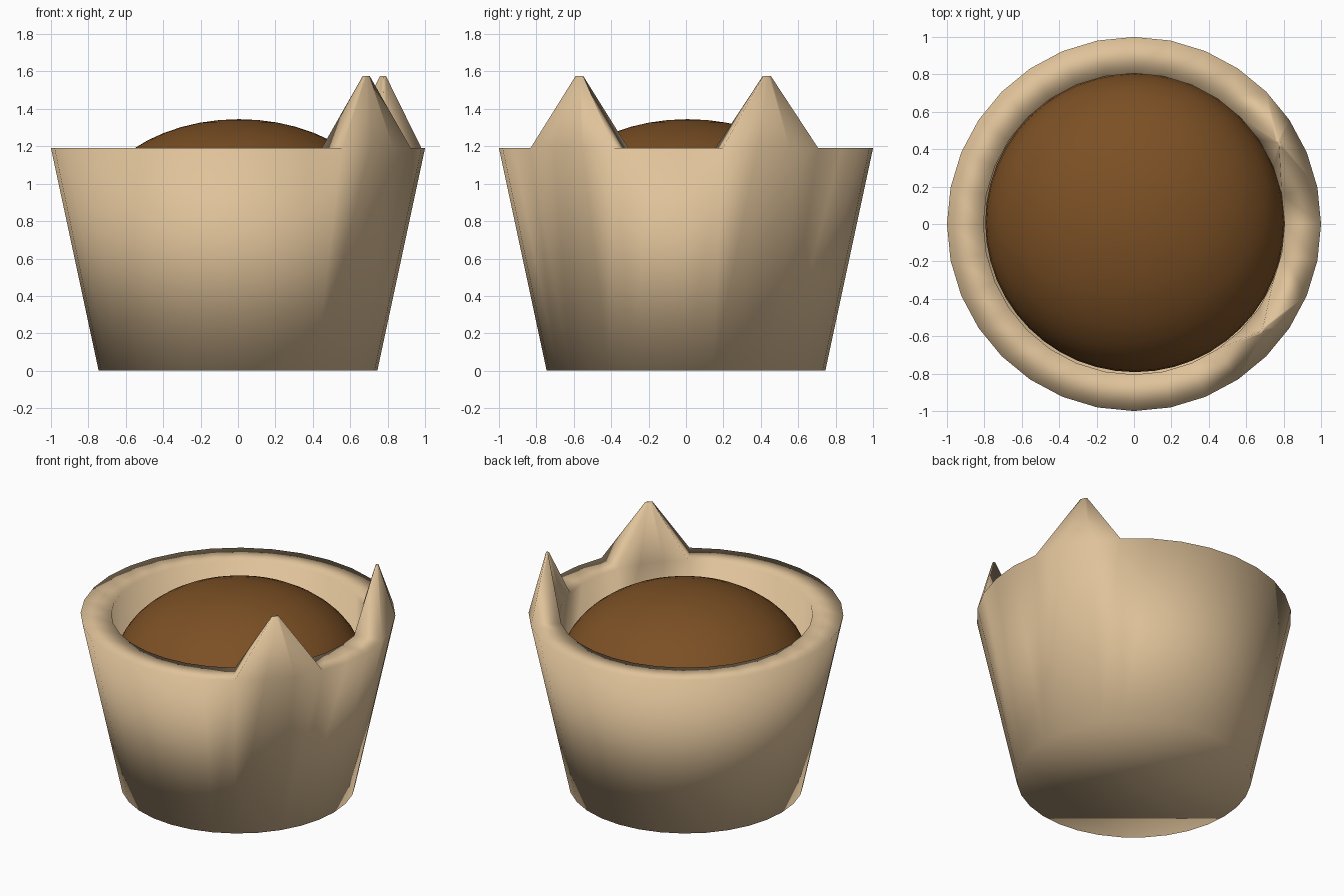
import bpy, bmesh, math
from mathutils import Vector, Matrix

if "Cube" in bpy.data.objects:
    bpy.data.objects.remove(bpy.data.objects["Cube"])

SEGMENTS = 32
RIM_Z = 1.19
TIP_Z = 1.575


def material(name, color):
    mat = bpy.data.materials.new(name)
    mat.use_nodes = True
    mat.diffuse_color = color
    mat.node_tree.nodes["Principled BSDF"].inputs["Base Color"].default_value = color
    return mat


def add_object(name, bm, mat):
    mesh = bpy.data.meshes.new(name)
    for face in bm.faces:
        face.smooth = True
    bm.to_mesh(mesh)
    bm.free()
    mesh.materials.append(mat)
    obj = bpy.data.objects.new(name, mesh)
    bpy.context.collection.objects.link(obj)
    return obj


def ring(bm, radius, z):
    step = math.tau / SEGMENTS
    return [bm.verts.new((radius * math.cos(i * step), radius * math.sin(i * step), z))
            for i in range(SEGMENTS)]


def bridge(bm, a, b):
    n = SEGMENTS
    return [bm.faces.new((a[i], a[(i + 1) % n], b[(i + 1) % n], b[i])) for i in range(n)]


def pull_ear(bm, faces):
    """Extrude part of the rim upward and shrink it to a small tip."""
    geom = bmesh.ops.extrude_face_region(bm, geom=faces)["geom"]
    verts = [g for g in geom if isinstance(g, bmesh.types.BMVert)]
    xs = [v.co.x for v in verts]
    ys = [v.co.y for v in verts]
    centre = Vector(((min(xs) + max(xs)) / 2, (min(ys) + max(ys)) / 2, 0))
    for v in verts:
        v.co = centre + (v.co - centre) * 0.08
        v.co.z = TIP_Z
    bmesh.ops.delete(bm, geom=[f for f in faces if f.is_valid], context="FACES_ONLY")


tan = material("tan", (0.74, 0.54, 0.32, 1))
brown = material("brown", (0.2, 0.08, 0.018, 1))

# Tapered cup with a thick rim, hollow inside
bm = bmesh.new()
base = ring(bm, 0.745, 0)
outer = ring(bm, 1.0, RIM_Z)
inner = ring(bm, 0.805, RIM_Z)
floor = ring(bm, 0.805, 0.5)
bridge(bm, base, outer)
rim = bridge(bm, outer, inner)
bridge(bm, inner, floor)
bm.faces.new(floor)
bm.faces.new(list(reversed(base)))

# Two pointed ears, each drawn from three rim segments
for start in (1, SEGMENTS - 5):
    pull_ear(bm, rim[start:start + 3])
bmesh.ops.recalc_face_normals(bm, faces=bm.faces)
add_object("cup_with_ears", bm, tan)

# Domed filling
bm = bmesh.new()
bmesh.ops.create_uvsphere(bm, u_segments=48, v_segments=24, radius=1,
                          matrix=Matrix.Diagonal((0.8, 0.8, 0.545, 1)))
filling = add_object("filling", bm, brown)
filling.location = (0.005, 0.008, 0.8)
